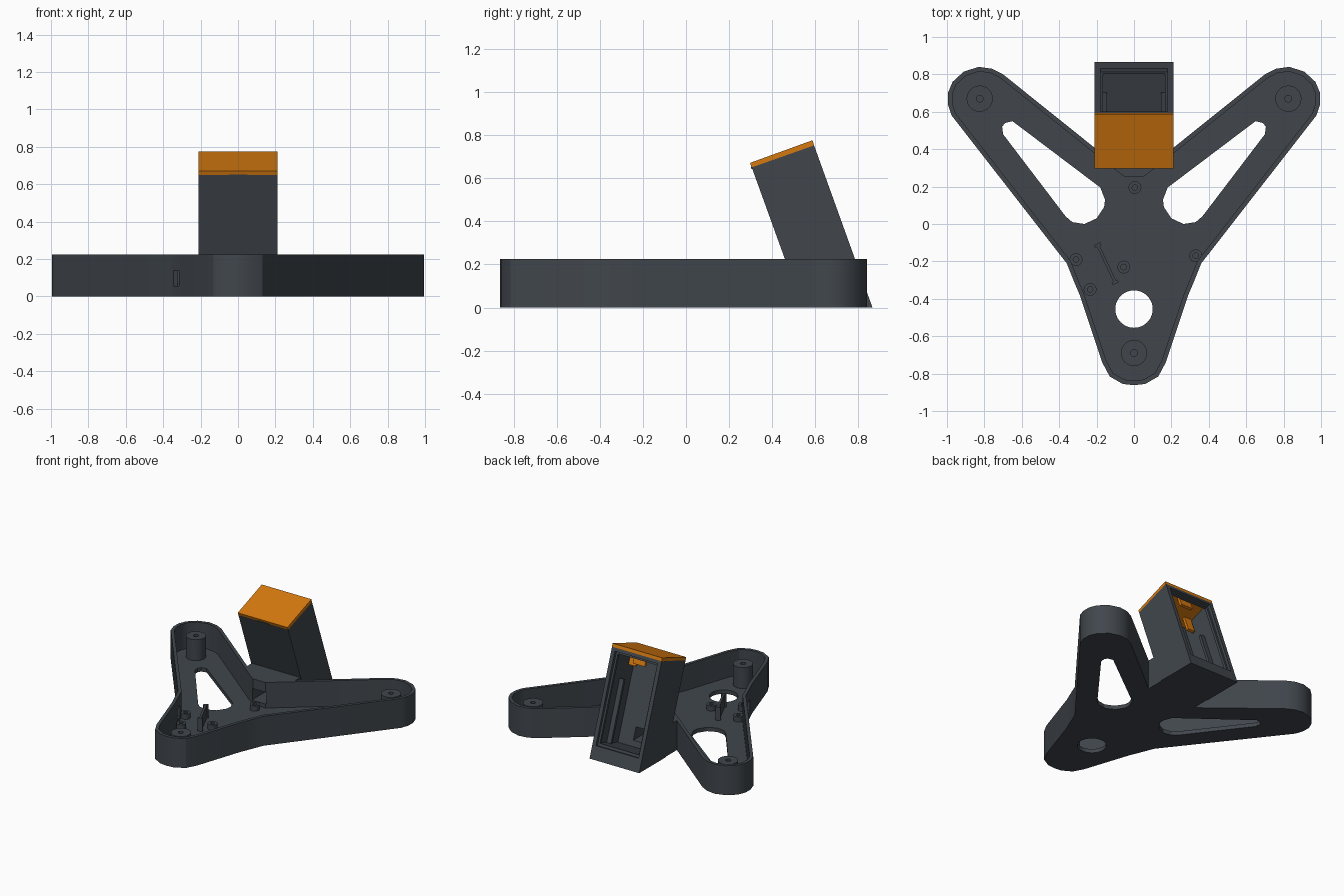
import bpy, bmesh, math
from mathutils import Matrix, Vector

if "Cube" in bpy.data.objects:
    bpy.data.objects.remove(bpy.data.objects["Cube"])


def material(name, rgb):
    m = bpy.data.materials.new(name)
    m.diffuse_color = (*rgb, 1)
    m.use_nodes = True
    m.node_tree.nodes["Principled BSDF"].inputs["Base Color"].default_value = m.diffuse_color
    return m


GREY = material("dark grey plastic", (0.052, 0.062, 0.073))
ORANGE = material("orange plastic", (0.66, 0.19, 0.005))


def prism(name, pts, lo, hi, mat=GREY, frame=None):
    """Extrude a flat outline from lo to hi, optionally placed by a frame matrix."""
    bm = bmesh.new()
    bottom = [bm.verts.new((x, y, lo)) for x, y in pts]
    top = [bm.verts.new((x, y, hi)) for x, y in pts]
    bm.faces.new(bottom)
    bm.faces.new(top)
    for i in range(len(pts)):
        j = (i + 1) % len(pts)
        bm.faces.new((bottom[i], bottom[j], top[j], top[i]))
    if frame is not None:
        bm.transform(frame)
    bmesh.ops.recalc_face_normals(bm, faces=bm.faces)
    me = bpy.data.meshes.new(name)
    bm.to_mesh(me)
    bm.free()
    me.materials.append(mat)
    ob = bpy.data.objects.new(name, me)
    bpy.context.collection.objects.link(ob)
    return ob


def rect(x0, x1, y0, y1):
    return [(x0, y0), (x1, y0), (x1, y1), (x0, y1)]


def disc(cx, cy, r, n=32):
    return [(cx + r * math.cos(math.tau * i / n), cy + r * math.sin(math.tau * i / n)) for i in range(n)]


def inset(pts, d):
    """Mitred inward offset of a counter-clockwise outline."""
    out = []
    for i, p in enumerate(pts):
        a, b, c = Vector(pts[i - 1]), Vector(p), Vector(pts[(i + 1) % len(pts)])
        e, f = (b - a).normalized(), (c - b).normalized()
        n1, n2 = Vector((-e.y, e.x)), Vector((-f.y, f.x))
        m = (n1 + n2) / (1 + n1.dot(n2))
        out.append(tuple(b + m * d))
    return out


def apply_bool(ob, tools, op="DIFFERENCE"):
    for t in tools:
        t.hide_render = True
        mod = ob.modifiers.new("cut", "BOOLEAN")
        mod.operation, mod.solver, mod.object = op, "EXACT", t
    bpy.context.view_layer.update()
    me = bpy.data.meshes.new_from_object(ob.evaluated_get(bpy.context.evaluated_depsgraph_get()))
    ob.modifiers.clear()
    ob.data = me
    for t in tools:
        bpy.data.objects.remove(t)


def smooth(ob):
    bpy.ops.object.select_all(action="DESELECT")
    ob.select_set(True)
    bpy.context.view_layer.objects.active = ob
    bpy.ops.object.shade_smooth_by_angle(angle=math.radians(30))


H, FLOOR, WALL = 0.225, 0.03, 0.024

# Three-armed tray: right half of the outline, mirrored
half = [(0.06, -0.855), (0.13, -0.815), (0.17, -0.74), (0.29, -0.38), (0.32, -0.31), (0.36, -0.21),
        (0.975, 0.58), (0.995, 0.64), (0.995, 0.70), (0.97, 0.76), (0.91, 0.815), (0.83, 0.84),
        (0.76, 0.83), (0.70, 0.80), (0.11, 0.327), (0.045, 0.278)]
outline = [(0, -0.862)] + half + [(-x, y) for x, y in reversed(half)]
tray = prism("tray", outline, 0, H)
arm_hole = [(0.65, 0.55), (0.69, 0.54), (0.705, 0.52), (0.70, 0.48), (0.365, 0.04), (0.33, 0.01), (0.265, 0),
            (0.20, 0.03), (0.16, 0.09), (0.155, 0.13), (0.18, 0.195)]
cuts = [prism("hollow", inset(outline, WALL), FLOOR, 0.5),
        prism("round_hole", disc(0, -0.455, 0.1, 40), -0.1, 0.1),
        prism("cable_hole", rect(-0.06, 0.06, 0.2, 0.33), 0.06, 0.15)]
for s in (1, -1):
    cuts.append(prism("arm_hole", [(s * x, y) for x, y in arm_hole], -0.1, 0.1))
# Port through the front left wall
port_frame = Matrix.Translation((-0.327, -0.29, 0)) @ Matrix.Rotation(math.radians(-66), 4, "Z")
cuts.append(prism("port", rect(-0.085, 0.085, -0.1, 0.1), 0.055, 0.14,
                  frame=Matrix.Translation((-0.33, -0.285, 0)) @ Matrix.Rotation(math.radians(24), 4, "Z")
                  @ Matrix.Diagonal((1, 0.4, 1, 1))))
apply_bool(tray, cuts)
smooth(tray)


# Screw posts with blind holes
def post(name, x, y, r, hole, top):
    ob = prism(name, disc(x, y, r), FLOOR - 0.005, top)
    apply_bool(ob, [prism("bore", disc(x, y, hole, 20), FLOOR + 0.01, 0.5)])
    smooth(ob)


for x, y in ((0.825, 0.67), (-0.825, 0.67), (0, -0.69)):
    post("tall_post", x, y, 0.07, 0.018, 0.19)
for x, y in ((-0.31, -0.19), (-0.235, -0.35), (-0.055, -0.23), (0.33, -0.17), (0.005, 0.195)):
    post("short_post", x, y, 0.034, 0.015, 0.07)

# Upright board holder rib with flanged ends
rib = Matrix.Translation((-0.147, -0.212, 0)) @ Matrix.Rotation(math.radians(-65), 4, "Z")
prism("holder_rib", rect(-0.11, 0.11, -0.008, 0.008), FLOOR - 0.005, 0.13, frame=rib)
for u in (-0.11, 0.11):
    prism("holder_rib_end", rect(u - 0.008, u + 0.008, -0.018, 0.018), FLOOR - 0.005, 0.13, frame=rib)

# Leaning tower: outline in (y, z), extruded along x
SIDE = Matrix(((0, 0, 1, 0), (1, 0, 0, 0), (0, 1, 0, 0), (0, 0, 0, 1)))
tower = prism("tower", [(0.54, 0), (0.865, 0), (0.594, 0.752), (0.305, 0.65)], -0.21, 0.21, frame=SIDE)
# Link block between the arms
link = prism("link_block", [(-0.045, 0.277), (0.045, 0.277), (0.11, 0.326), (0.205, 0.402), (0.205, 0.56),
                            (-0.205, 0.56), (-0.205, 0.402), (-0.11, 0.326)], 0, H)
apply_bool(tower, [link], "UNION")
# Tower frame: x across, y up the lean, z depth from the rear face
c, s = math.cos(math.radians(20)), math.sin(math.radians(20))
LEAN = Matrix(((1, 0, 0, 0), (0, -s, -c, 0.865), (0, c, -s, 0), (0, 0, 0, 1)))
apply_bool(tower, [
    prism("recess", rect(-0.18, 0.18, 0.10, 0.775), -0.1, 0.02, frame=LEAN),
    prism("lip", rect(-0.165, 0.165, 0.12, 0.76), 0, 0.05, frame=LEAN),
    prism("cavity", rect(-0.18, 0.18, 0.12, 0.90), 0.04, 0.275, frame=LEAN),
    prism("cable_way", rect(-0.06, 0.06, 0.24, 0.60), 0.06, 0.15)])
smooth(tower)
# Inner side rails
for k in (-1, 1):
    prism("inner_rail", rect(k * 0.163 - 0.019, k * 0.163 + 0.019, 0.12, 0.58), 0.13, 0.15, frame=LEAN)

# Orange cap with latch and front notch plate
prism("cap", [(0.305, 0.65), (0.594, 0.752), (0.587, 0.776), (0.297, 0.671)], -0.21, 0.21, ORANGE, SIDE)
for k in (-1, 1):
    prism("cap_clip", rect(k * 0.14 - 0.03, k * 0.14 + 0.03, 0.68, 0.802), 0.19, 0.21, ORANGE, LEAN)
prism("cap_tongue", rect(-0.05, 0.05, 0.72, 0.802), 0.05, 0.07, ORANGE, LEAN)
prism("notch_plate", rect(-0.05, 0.05, 0.795, 0.806), 0.300, 0.308, GREY, LEAN)
